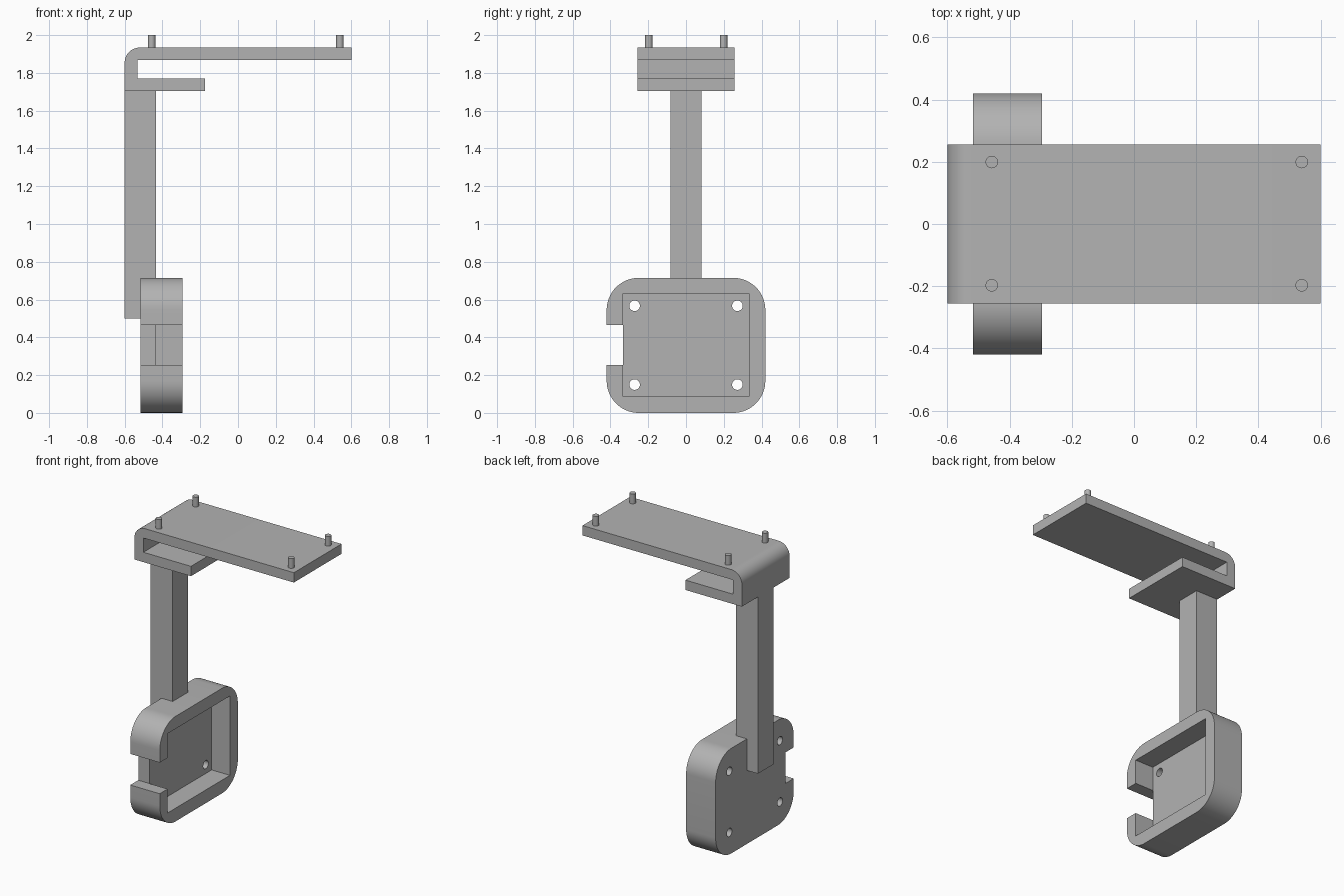
import bpy, bmesh, math
from mathutils import Vector

if "Cube" in bpy.data.objects:
    bpy.data.objects.remove(bpy.data.objects["Cube"])

grey = bpy.data.materials.new("plain grey")
grey.diffuse_color = (0.45, 0.45, 0.45, 1)
grey.use_nodes = True
grey.node_tree.nodes["Principled BSDF"].inputs["Base Color"].default_value = grey.diffuse_color


def prism(name, pts, axis, lo, hi):
    """Extrude a 2D profile along x (points are y, z) or y (points are x, z) or z (x, y)."""
    place = {"x": lambda a, b, t: (t, a, b),
             "y": lambda a, b, t: (a, t, b),
             "z": lambda a, b, t: (a, b, t)}[axis]
    bm = bmesh.new()
    face = bm.faces.new([bm.verts.new(place(a, b, lo)) for a, b in pts])
    out = bmesh.ops.extrude_face_region(bm, geom=[face])
    verts = [v for v in out["geom"] if isinstance(v, bmesh.types.BMVert)]
    bmesh.ops.translate(bm, verts=verts, vec=Vector(place(0, 0, hi - lo)))
    bmesh.ops.recalc_face_normals(bm, faces=bm.faces)
    mesh = bpy.data.meshes.new(name)
    bm.to_mesh(mesh)
    bm.free()
    mesh.materials.append(grey)
    obj = bpy.data.objects.new(name, mesh)
    bpy.context.collection.objects.link(obj)
    return obj


def arc(cx, cy, r, start, end, n):
    return [(cx + r * math.cos(math.radians(start + (end - start) * i / n)),
             cy + r * math.sin(math.radians(start + (end - start) * i / n)))
            for i in range(n + 1)]


def rect(a0, a1, b0, b1):
    return [(a0, b0), (a1, b0), (a1, b1), (a0, b1)]


def circle(cx, cy, r):
    return arc(cx, cy, r, 0, 360, 32)[:-1]


def smooth(obj):
    bpy.ops.object.select_all(action="DESELECT")
    obj.select_set(True)
    bpy.context.view_layer.objects.active = obj
    bpy.ops.object.shade_smooth_by_angle(angle=math.radians(30))


def cut(obj, cutter):
    mod = obj.modifiers.new("cut", "BOOLEAN")
    mod.operation, mod.solver, mod.object = "DIFFERENCE", "EXACT", cutter
    bpy.context.view_layer.objects.active = obj
    bpy.ops.object.modifier_apply(modifier=mod.name)
    bpy.data.objects.remove(cutter)


# Rounded case with an open tray, a side notch and four screw holes
W, H, R = 0.42, 0.715, 0.17
outline = (arc(W - R, R, R, -90, 0, 16) + arc(W - R, H - R, R, 0, 90, 16)
           + arc(R - W, H - R, R, 90, 180, 16) + arc(R - W, R, R, 180, 270, 16))
case = prism("case", outline, "x", -0.517, -0.295)
cut(case, prism("tray_cutter", rect(-0.335, 0.335, 0.09, 0.63), "x", -0.433, -0.2))
cut(case, prism("notch_cutter", rect(-0.5, -0.334, 0.253, 0.465), "x", -0.6, -0.2))
for y in (-0.272, 0.272):
    for z in (0.15, 0.567):
        cut(case, prism("hole_cutter", circle(y, z, 0.028), "x", -0.6, -0.4))
smooth(case)

# Upright post, set into the back of the case
prism("post", rect(-0.083, 0.083, 0.5, 1.71), "x", -0.6, -0.434)

# Hooked bracket: long top plate, rounded back bend, short lower plate
hook = ([(-0.6, 1.703), (-0.175, 1.703), (-0.175, 1.77), (-0.533, 1.77),
         (-0.533, 1.867), (0.6, 1.867), (0.6, 1.934)]
        + arc(-0.52, 1.854, 0.08, 90, 180, 16))
smooth(prism("bracket", hook, "y", -0.256, 0.256))

# Four locating pins on the top plate
for x in (-0.457, 0.539):
    for y in (-0.197, 0.199):
        smooth(prism("pin", circle(x, y, 0.02), "z", 1.92, 2.0))
